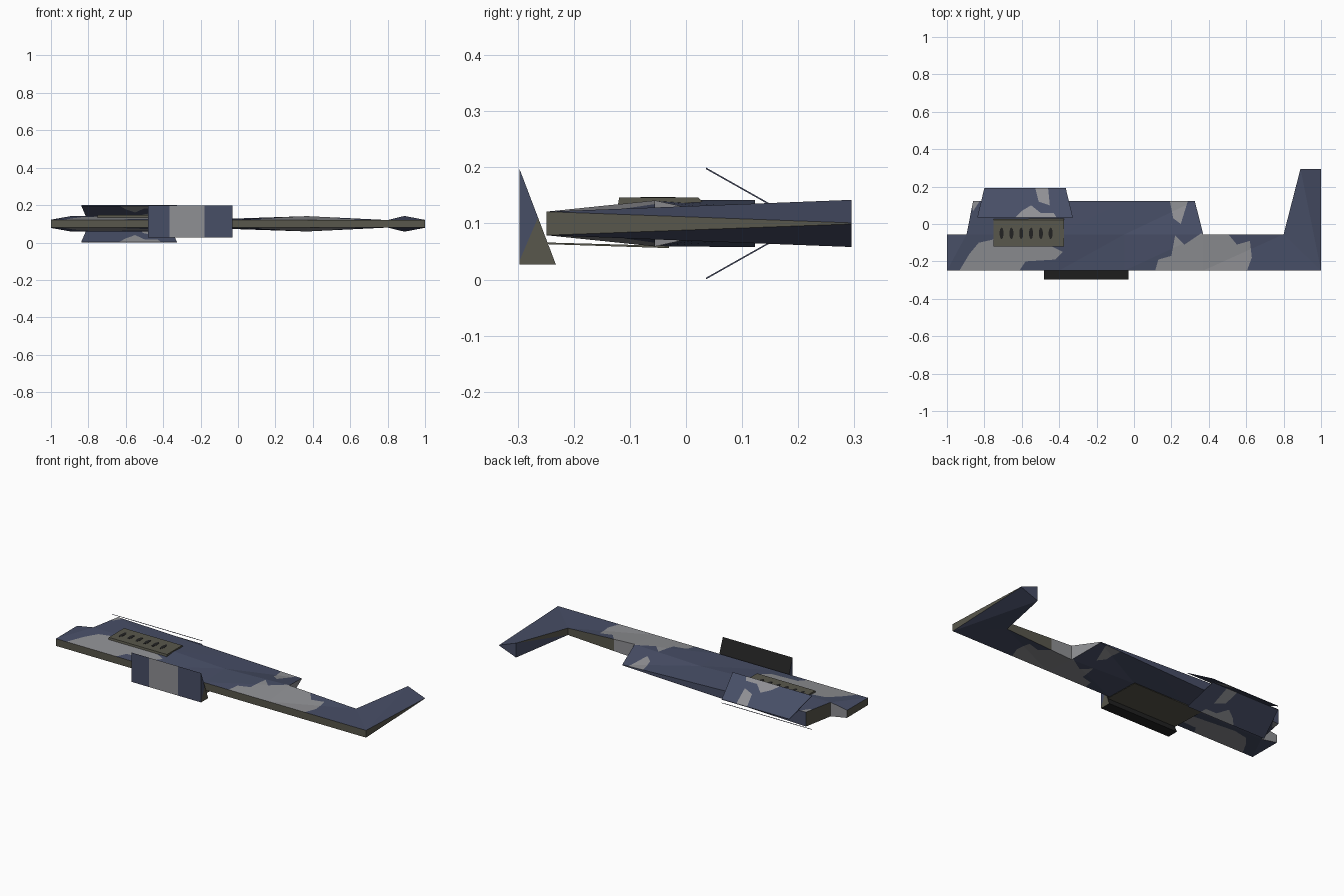
import bpy, bmesh, math
from mathutils import Vector

if "Cube" in bpy.data.objects:
    bpy.data.objects.remove(bpy.data.objects["Cube"])


def material(name, rgb):
    m = bpy.data.materials.new(name)
    m.diffuse_color = (*rgb, 1)
    m.use_nodes = True
    m.node_tree.nodes["Principled BSDF"].inputs["Base Color"].default_value = m.diffuse_color
    return m


NAVY = material("navy", (0.064, 0.077, 0.134))
GREY = material("light grey", (0.275, 0.278, 0.295))
OLIVE = material("olive", (0.098, 0.095, 0.072))
BLACK = material("black", (0.016, 0.016, 0.016))
MATS = [NAVY, GREY, OLIVE, BLACK]

# Camouflage patches as outlines in plan (x, y)
HULL_PATCHES = [
    [(-.94, -.26), (-.88, -.16), (-.83, -.10), (-.74, -.08), (-.46, -.11),
     (-.38, -.15), (-.42, -.19), (-.58, -.20), (-.62, -.26)],
    [(.11, -.26), (.13, -.19), (.20, -.17), (.22, -.06), (.27, -.11), (.36, -.05),
     (.50, -.05), (.55, -.11), (.62, -.09), (.63, -.18), (.60, -.26)],
    [(.19, .13), (.29, .13), (.25, 0), (.21, .03)],
    [(-.88, .13), (-.82, .13), (-.86, .07)],
]
PLATE_PATCHES = [
    [(-.53, .20), (-.46, .20), (-.45, .10), (-.51, .12)],
    [(-.64, .03), (-.60, .07), (-.55, .10), (-.50, .06), (-.43, .06), (-.41, .03)],
]


def inside(p, poly):
    hit = False
    for (x1, y1), (x2, y2) in zip(poly, poly[1:] + poly[:1]):
        if (y1 > p.y) != (y2 > p.y) and p.x < (x2 - x1) * (p.y - y1) / (y2 - y1) + x1:
            hit = not hit
    return hit


def everything(bm):
    return bm.verts[:] + bm.edges[:] + bm.faces[:]


def camouflage(bm, patches, wall_rule):
    """Cut the mesh along each patch outline, then colour the faces inside."""
    for poly in patches:
        lo, hi = min(p[0] for p in poly) - .01, max(p[0] for p in poly) + .01
        for a, b in zip(poly, poly[1:] + poly[:1]):
            faces = [f for f in bm.faces if max(v.co.x for v in f.verts) > lo
                     and min(v.co.x for v in f.verts) < hi]
            geom = faces + list({e for f in faces for e in f.edges}) \
                + list({v for f in faces for v in f.verts})
            bmesh.ops.bisect_plane(bm, geom=geom, dist=1e-5, plane_co=(*a, 0),
                                   plane_no=(b[1] - a[1], a[0] - b[0], 0))
    bm.normal_update()
    for f in bm.faces:
        c = f.calc_center_median()
        if abs(f.normal.z) < 0.3:
            f.material_index = wall_rule(c)
        else:
            f.material_index = int(any(inside(c, p) for p in patches))


def finish(name, bm):
    bmesh.ops.recalc_face_normals(bm, faces=bm.faces)
    me = bpy.data.meshes.new(name)
    bm.to_mesh(me)
    bm.free()
    for m in MATS:
        me.materials.append(m)
    ob = bpy.data.objects.new(name, me)
    bpy.context.collection.objects.link(ob)
    return ob


def sheet(rim, tops, bottoms, faces):
    """Closed solid from matching top and bottom points, walled along the rim."""
    bm = bmesh.new()
    t = [bm.verts.new(p) for p in tops]
    b = [bm.verts.new(p) for p in bottoms]
    for f in faces:
        bm.faces.new([t[i] for i in f])
        bm.faces.new([b[i] for i in reversed(f)])
    for i, j in zip(rim, rim[1:] + rim[:1]):
        bm.faces.new((t[j], t[i], b[i], b[j]))
    bmesh.ops.triangulate(bm, faces=bm.faces)
    bmesh.ops.recalc_face_normals(bm, faces=bm.faces)
    return bm


def prism(profile, x0, x1, mat):
    """Extrude a (y, z) profile along x."""
    bm = bmesh.new()
    ends = [[bm.verts.new((x, y, z)) for y, z in profile] for x in (x0, x1)]
    bm.faces.new(ends[0])
    bm.faces.new(ends[1][::-1])
    n = len(profile)
    for i in range(n):
        j = (i + 1) % n
        bm.faces.new((ends[0][j], ends[0][i], ends[1][i], ends[1][j]))
    for f in bm.faces:
        f.material_index = mat
    bmesh.ops.recalc_face_normals(bm, faces=bm.faces)
    return bm


def hull_wall(c):
    """Edge colours: olive rim, grey notches, navy wing tip."""
    if c.y > .29:
        return 0
    if c.y > -.24 and (-.99 < c.x < -.9 or .34 < c.x < .55):
        return 1
    return 0 if c.y > .12 else 2


# Hull: plan points with half thickness about z = 0.1 (rim first, ridge last)
points = [(-1, -.249, .021), (-.86, -.249, .021), (-.4, -.249, .021), (-.05, -.249, .021),
          (.37, -.249, .021), (1, -.249, .021), (1, .295, .001), (.89, .295, .042),
          (.80, -.055, .020), (.37, -.055, .041), (.325, .123, .002), (-.05, .123, .016),
          (-.4, .123, .028), (-.86, .123, .042), (-.895, -.055, .041), (-1, -.055, .022),
          (-.4, -.055, .041), (-.05, -.055, .027)]
hull_faces = [(5, 6, 7), (5, 7, 8), (4, 5, 8), (4, 8, 9), (3, 4, 9), (3, 9, 17),
              (17, 9, 10), (17, 10, 11), (2, 3, 17), (2, 17, 16), (16, 17, 11), (16, 11, 12),
              (1, 2, 16), (1, 16, 14), (14, 16, 13), (16, 12, 13), (0, 1, 14), (0, 14, 15)]
hull = sheet(list(range(16)), [(x, y, .1 + h) for x, y, h in points],
             [(x, y, .1 - h) for x, y, h in points], hull_faces)
camouflage(hull, HULL_PATCHES, hull_wall)
finish("hull", hull)

# Sloping tail plates, above and below the hull
trap = [(-.838, .036, .098), (-.327, .036, .098), (-.365, .192, .010), (-.80, .192, .010)]
for name, s in (("upper_tail_plate", 1), ("lower_tail_plate", -1)):
    plate = sheet([0, 1, 2, 3], [(x, y, .1 + s * h + .0015) for x, y, h in trap],
                  [(x, y, .1 + s * h - .0015) for x, y, h in trap], [(0, 1, 2, 3)])
    camouflage(plate, PLATE_PATCHES, lambda c: 0)
    finish(name, plate)

# Front shield: wedge with a striped face, patched ends and a black back
X0, X1 = -.48, -.03
shield = prism([(-.297, .198), (-.297, .027), (-.232, .027)], X0, X1, 0)
for co, no in (((-.365, 0, 0), (1, 0, 0)), ((-.18, 0, 0), (1, 0, 0)),
               ((0, -.294, .04), (0, .065, -.028))):
    bmesh.ops.bisect_plane(shield, geom=everything(shield), dist=1e-5,
                           plane_co=co, plane_no=no)
shield.normal_update()
for f in shield.faces:
    c = f.calc_center_median()
    if f.normal.y < -.9:
        f.material_index = int(-.365 < c.x < -.18)
    elif abs(f.normal.x) > .5:
        f.material_index = 2 if (c.y + .294) * .065 > (c.z - .04) * .028 else 0
    else:
        f.material_index = 3
finish("front_shield", shield)

# Flat bracket joining the shield to the underside
finish("shield_bracket", prism([(-.247, .066), (-.247, .063), (-.03, .056), (-.03, .060)],
                               X0, X1, 2))

# Raised vent cover on the deck
finish("vent_cover", prism([(-.122, .130), (-.119, .146), (.022, .146), (.03, .138)],
                           -.75, -.375, 2))

# Six dark oval slots in the cover
for i in range(6):
    bm = bmesh.new()
    bmesh.ops.create_cone(bm, cap_ends=True, segments=10, radius1=1, radius2=1, depth=1)
    for v in bm.verts:
        v.co = Vector((-.708 + i * .0525 + v.co.x * .011, -.05 + v.co.y * .031,
                       .146 + v.co.z * .002))
    for f in bm.faces:
        f.material_index = 3
    finish(f"vent_slot_{i + 1}", bm)
